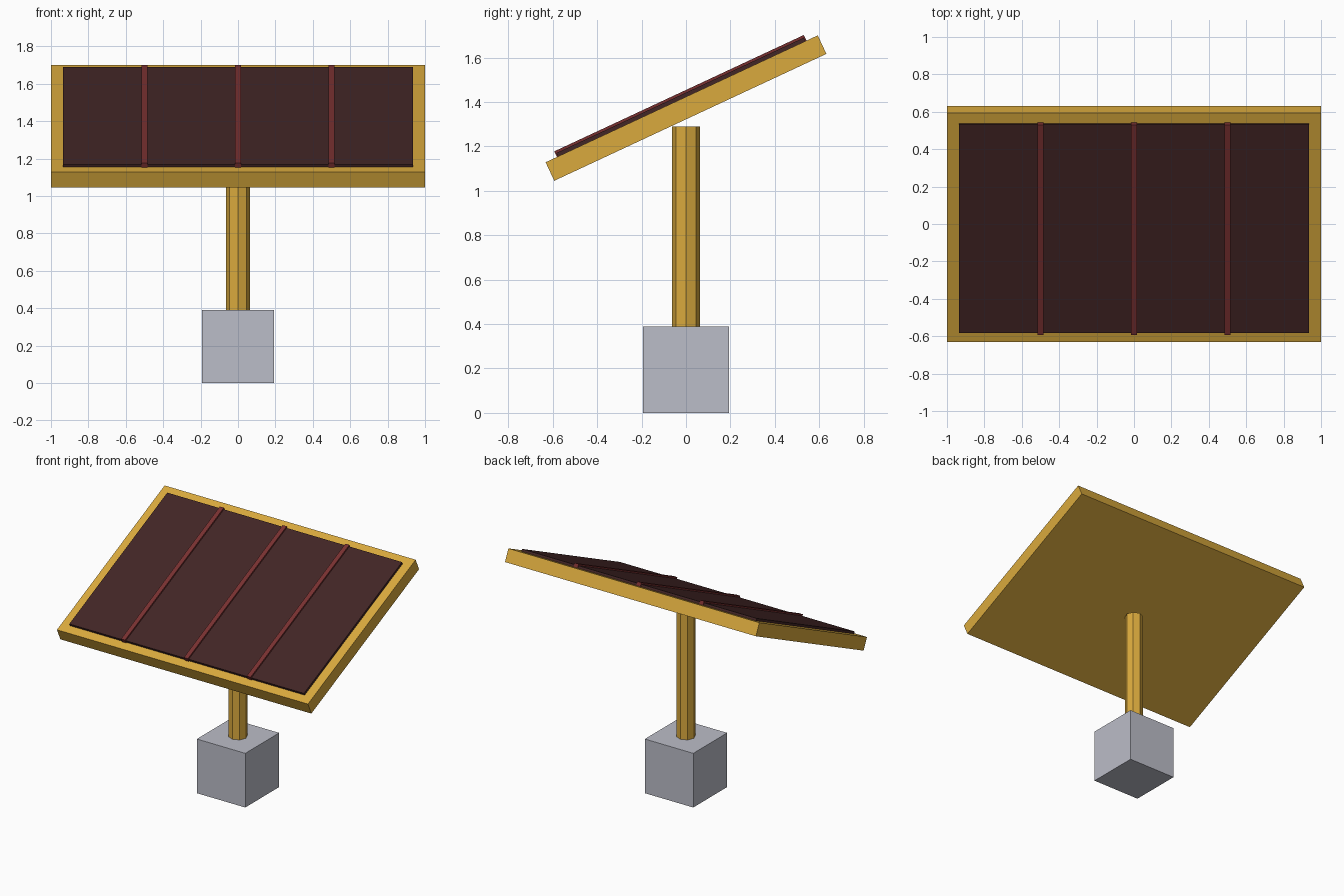
import bpy
import math
from mathutils import Matrix, Vector

if "Cube" in bpy.data.objects:
    bpy.data.objects.remove(bpy.data.objects["Cube"], do_unlink=True)


def material(name, colour):
    mat = bpy.data.materials.new(name)
    mat.use_nodes = True
    mat.diffuse_color = (*colour, 1)
    mat.node_tree.nodes["Principled BSDF"].inputs["Base Color"].default_value = (*colour, 1)
    return mat


gold = material("gold", (0.70, 0.40, 0.047))
grey = material("pale grey", (0.50, 0.51, 0.58))
maroon = material("dark maroon", (0.055, 0.019, 0.019))
red = material("deep red", (0.19, 0.03, 0.03))


def finish(name, mat):
    obj = bpy.context.object
    obj.name = obj.data.name = name
    obj.data.materials.append(mat)
    return obj


def box(name, size, centre, mat, frame=Matrix()):
    """Box of a given size, placed in the given frame."""
    bpy.ops.mesh.primitive_cube_add(size=1)
    obj = finish(name, mat)
    obj.data.transform(Matrix.Translation(centre) @ Matrix.Diagonal((*size, 1)))
    obj.matrix_world = frame
    return obj


# Base block and octagonal post
base_height, post_top = 0.39, 1.29
box("base_block", (0.386, 0.386, base_height), Vector((0, 0, base_height / 2)), grey)
bpy.ops.mesh.primitive_cylinder_add(
    vertices=8, radius=0.063, depth=post_top - base_height + 0.02,
    location=(0, 0, (post_top + base_height - 0.02) / 2))
finish("post", gold)

# Tilted panel: tray, dark sheet and raised dividers
tilt = Matrix.Translation((0, 0, 1.3725)) @ Matrix.Rotation(math.radians(25), 4, "X")
box("panel_tray", (2, 1.352, 0.092), Vector((0, 0, 0)), gold, tilt)
box("panel_sheet", (1.87, 1.23, 0.022), Vector((0, 0, 0.052)), maroon, tilt)
for name, x in (("right", -0.5), ("middle", 0), ("left", 0.5)):
    box(name + "_divider", (0.032, 1.24, 0.03), Vector((x, 0, 0.059)), red, tilt)
